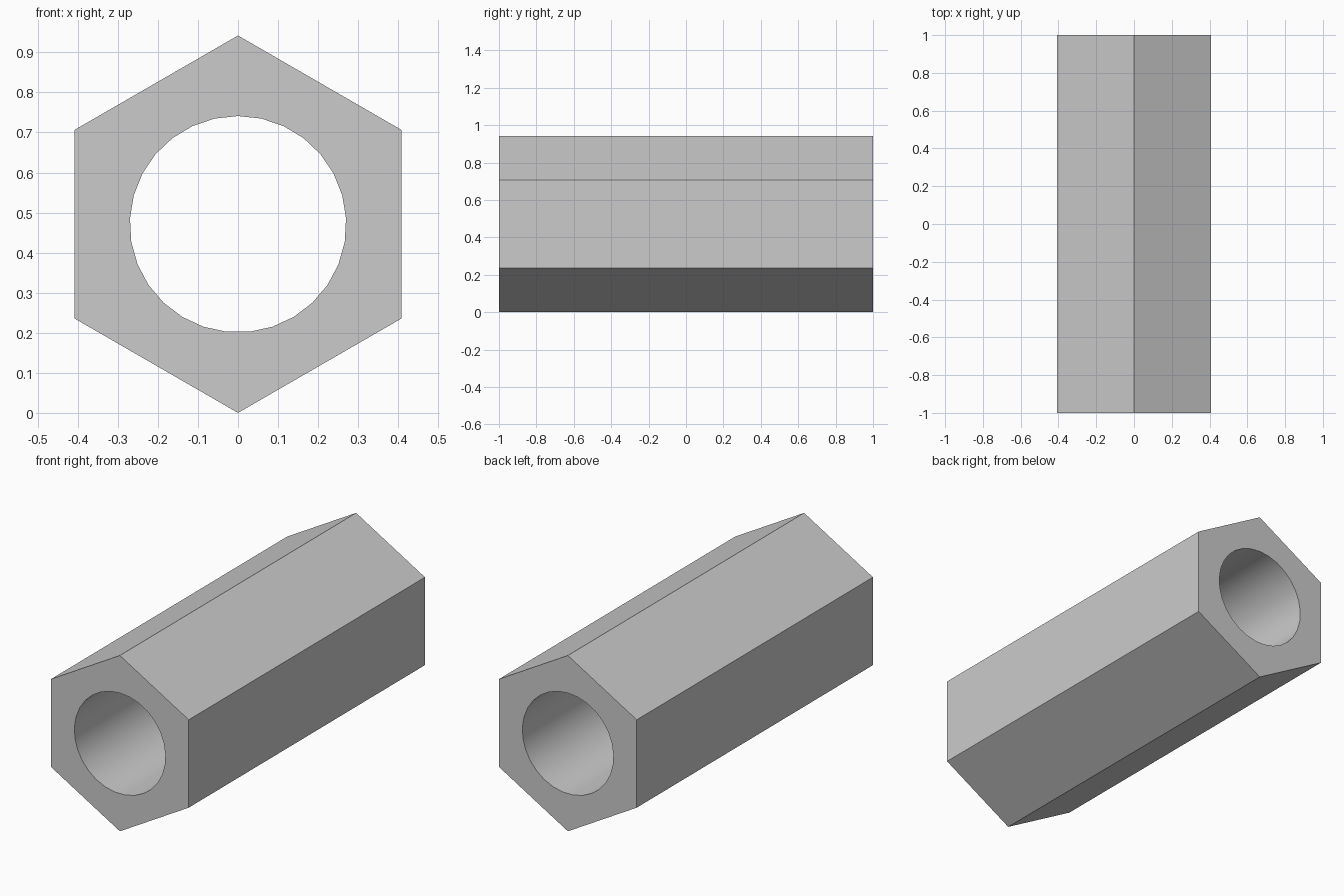
import bpy, bmesh
from math import sin, cos, tau, radians

cube = bpy.data.objects.get("Cube")
if cube:
    bpy.data.objects.remove(cube, do_unlink=True)

LENGTH = 2.0
HEX_RADIUS = 0.471
BORE_RADIUS = 0.27

grey = bpy.data.materials.new("plain grey")
grey.use_nodes = True
grey.diffuse_color = (0.6, 0.6, 0.6, 1)
grey.node_tree.nodes["Principled BSDF"].inputs["Base Color"].default_value = (0.6, 0.6, 0.6, 1)


def ring(bm, sides, radius, y):
    """Closed loop of edges standing upright, with a corner at the top."""
    verts = [bm.verts.new((radius * sin(tau * i / sides), y,
                           HEX_RADIUS + radius * cos(tau * i / sides)))
             for i in range(sides)]
    return [bm.edges.new((verts[i - 1], verts[i])) for i in range(sides)]


# Front end: hexagon with a round hole
bm = bmesh.new()
edges = ring(bm, 6, HEX_RADIUS, -LENGTH / 2) + ring(bm, 29, BORE_RADIUS, -LENGTH / 2)
bmesh.ops.triangle_fill(bm, edges=edges, use_beauty=True)

# Sweep the end face back to form the hexagonal sides and the bore
swept = bmesh.ops.extrude_face_region(bm, geom=bm.faces[:], use_keep_orig=True)
bmesh.ops.translate(bm, vec=(0, LENGTH, 0),
                    verts=[g for g in swept["geom"] if isinstance(g, bmesh.types.BMVert)])
bmesh.ops.recalc_face_normals(bm, faces=bm.faces[:])

mesh = bpy.data.meshes.new("hex_standoff")
bm.to_mesh(mesh)
bm.free()
mesh.materials.append(grey)
standoff = bpy.data.objects.new("hex_standoff", mesh)
bpy.context.collection.objects.link(standoff)

# Smooth bore, crisp hexagon edges
bpy.ops.object.select_all(action='DESELECT')
standoff.select_set(True)
bpy.context.view_layer.objects.active = standoff
bpy.ops.object.shade_smooth_by_angle(angle=radians(30))
